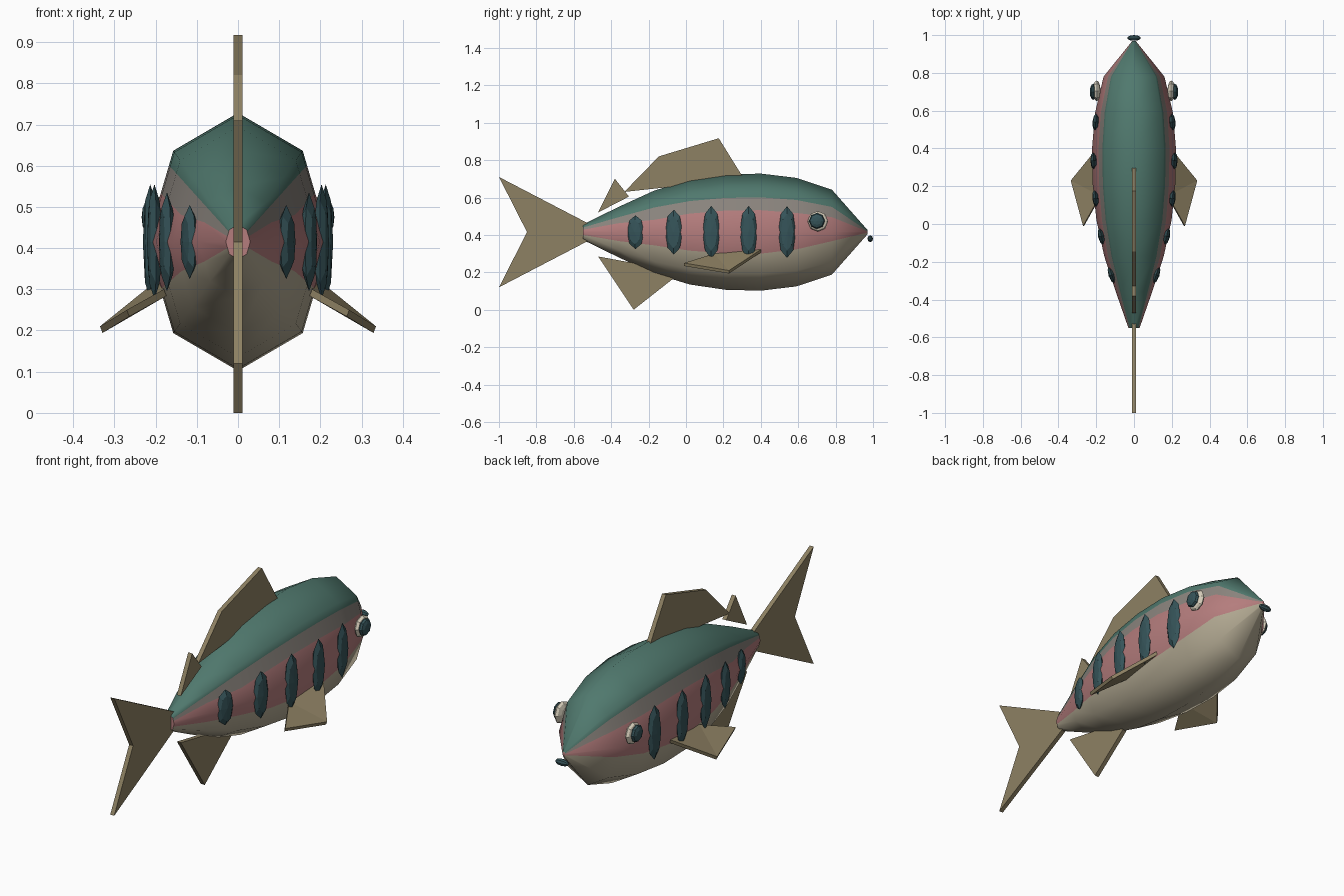
import bpy, bmesh, math
from mathutils import Vector, Matrix

cube = bpy.data.objects.get("Cube")
if cube:
    bpy.data.objects.remove(cube, do_unlink=True)


def material(name, rgb):
    m = bpy.data.materials.new(name)
    m.use_nodes = True
    m.diffuse_color = (*rgb, 1)
    m.node_tree.nodes["Principled BSDF"].inputs["Base Color"].default_value = (*rgb, 1)
    return m


GREEN = material("back green", (0.08, 0.19, 0.155))
GREY = material("flank grey", (0.26, 0.235, 0.21))
PINK = material("side pink", (0.46, 0.205, 0.205))
CREAM = material("belly cream", (0.45, 0.40, 0.29))
FIN = material("fin olive", (0.27, 0.22, 0.125))
DARK = material("dark teal", (0.036, 0.088, 0.10))
WHITE = material("eye white", (0.72, 0.66, 0.53))


def finish(name, bm, mats):
    bmesh.ops.recalc_face_normals(bm, faces=bm.faces[:])
    mesh = bpy.data.meshes.new(name)
    bm.to_mesh(mesh)
    bm.free()
    for m in mats:
        mesh.materials.append(m)
    obj = bpy.data.objects.new(name, mesh)
    bpy.context.collection.objects.link(obj)
    return obj


MID, ASPECT = 0.415, 0.71
# Body rings: y, half height, pink band above and below the side ridge
RINGS = [(-0.55, 0.042, 0.45, 0.5), (-0.36, 0.135, 0.5, 0.5),
         (-0.17, 0.222, 0.42, 0.45), (0.02, 0.28, 0.5, 0.5),
         (0.21, 0.308, 0.53, 0.52), (0.40, 0.313, 0.53, 0.52),
         (0.59, 0.29, 0.5, 0.45), (0.78, 0.227, 0.5, 0.3), (0.97, 0.012, 0.4, 0.3)]


def section(y, r, up, down):
    """Octagon split along its side edges at the colour borders."""
    k = math.sqrt(0.5)
    side, high, low = Vector((1, 0)), Vector((k, k)), Vector((k, -k))
    half = [Vector((0, 1)), high, side.lerp(high, 0.84), side.lerp(high, up),
            side, side.lerp(low, down), low, Vector((0, -1))]
    loop = half + [Vector((-p.x, p.y)) for p in half[-2:0:-1]]
    return [(p.x * r * ASPECT, y, MID + p.y * r) for p in loop]


# Body, coloured in lengthwise bands
bm = bmesh.new()
loops = [[bm.verts.new(c) for c in section(*ring)] for ring in RINGS]
bands = [0, 0, 1, 2, 2, 3, 3]
bands += bands[::-1]
for a, b in zip(loops, loops[1:]):
    for i, band in enumerate(bands):
        j = (i + 1) % len(bands)
        bm.faces.new((a[i], a[j], b[j], b[i])).material_index = band
for end in (loops[0], loops[-1]):
    bm.faces.new(end).material_index = 2
body = finish("body", bm, [GREEN, GREY, PINK, CREAM])
bpy.context.view_layer.objects.active = body
body.select_set(True)
bpy.ops.object.shade_smooth_by_angle(angle=math.radians(65))


# Flat fins on the centre line, outlined in y and z
def centre_fin(name, outline, half=0.011):
    bm = bmesh.new()
    face = bm.faces.new([bm.verts.new((-half, y, z)) for y, z in outline])
    out = bmesh.ops.extrude_face_region(bm, geom=[face])["geom"]
    for v in out:
        if isinstance(v, bmesh.types.BMVert):
            v.co.x = half
    finish(name, bm, [FIN])


centre_fin("dorsal_fin", [(-0.33, 0.63), (-0.145, 0.82), (0.175, 0.917), (0.31, 0.70)])
centre_fin("small_back_fin", [(-0.47, 0.52), (-0.38, 0.70), (-0.305, 0.605)])
centre_fin("tail_fin", [(-0.51, 0.455), (-1, 0.71), (-0.85, 0.415),
                        (-1, 0.12), (-0.51, 0.375)])
centre_fin("anal_fin", [(-0.47, 0.285), (-0.28, 0), (-0.07, 0.165), (-0.12, 0.22)])


# Low-poly rounded lumps, with the poles along x
def lump(name, centre, radii, mat, yaw=0.0, rings=6):
    bm = bmesh.new()
    bmesh.ops.create_uvsphere(bm, u_segments=8, v_segments=rings, radius=1)
    bm.transform(Matrix.Translation(centre) @ Matrix.Rotation(yaw, 4, "Z")
                 @ Matrix.Diagonal((*radii, 1)) @ Matrix.Rotation(math.pi / 2, 4, "Y"))
    return finish(name, bm, [mat])


def half_width(y):
    for (y0, r0, *_), (y1, r1, *_) in zip(RINGS, RINGS[1:]):
        if y0 <= y <= y1:
            return ASPECT * (r0 + (r1 - r0) * (y - y0) / (y1 - y0))


lump("mouth", (0, 0.985, 0.38), (0.036, 0.015, 0.018), DARK)

STRIPES = [(-0.27, 0.09), (-0.065, 0.12), (0.135, 0.14), (0.335, 0.14), (0.54, 0.138)]

for side, label in ((1, "left"), (-1, "right")):
    # Eyes
    lump(label + "_eye", (side * 0.197, 0.705, 0.473), (0.02, 0.055, 0.055), WHITE)
    lump(label + "_pupil", (side * 0.216, 0.70, 0.475), (0.018, 0.043, 0.043), DARK)

    # Side stripes following the flank
    for n, (y, height) in enumerate(STRIPES, 1):
        slope = (half_width(y + 0.04) - half_width(y - 0.04)) / 0.08
        lump(f"{label}_stripe_{n}", (side * (half_width(y) - 0.008), y, MID),
             (0.018, 0.047, height), DARK, -side * math.atan(slope), rings=4)

    # Pectoral fin, a folded plate
    bm = bmesh.new()
    outline = [(0.18, 0.42, 0.335), (0.335, 0.23, 0.21), (0.27, -0.01, 0.25), (0.18, 0.15, 0.30)]
    top = [bm.verts.new((side * x, y, z)) for x, y, z in outline]
    low = [bm.verts.new((side * (x - 0.006), y, z - 0.016)) for x, y, z in outline]
    for ring in (top, low):
        bm.faces.new((ring[0], ring[1], ring[3]))
        bm.faces.new((ring[1], ring[2], ring[3]))
    for i in range(4):
        j = (i + 1) % 4
        bm.faces.new((top[i], top[j], low[j], low[i]))
    finish(label + "_pectoral_fin", bm, [FIN])
